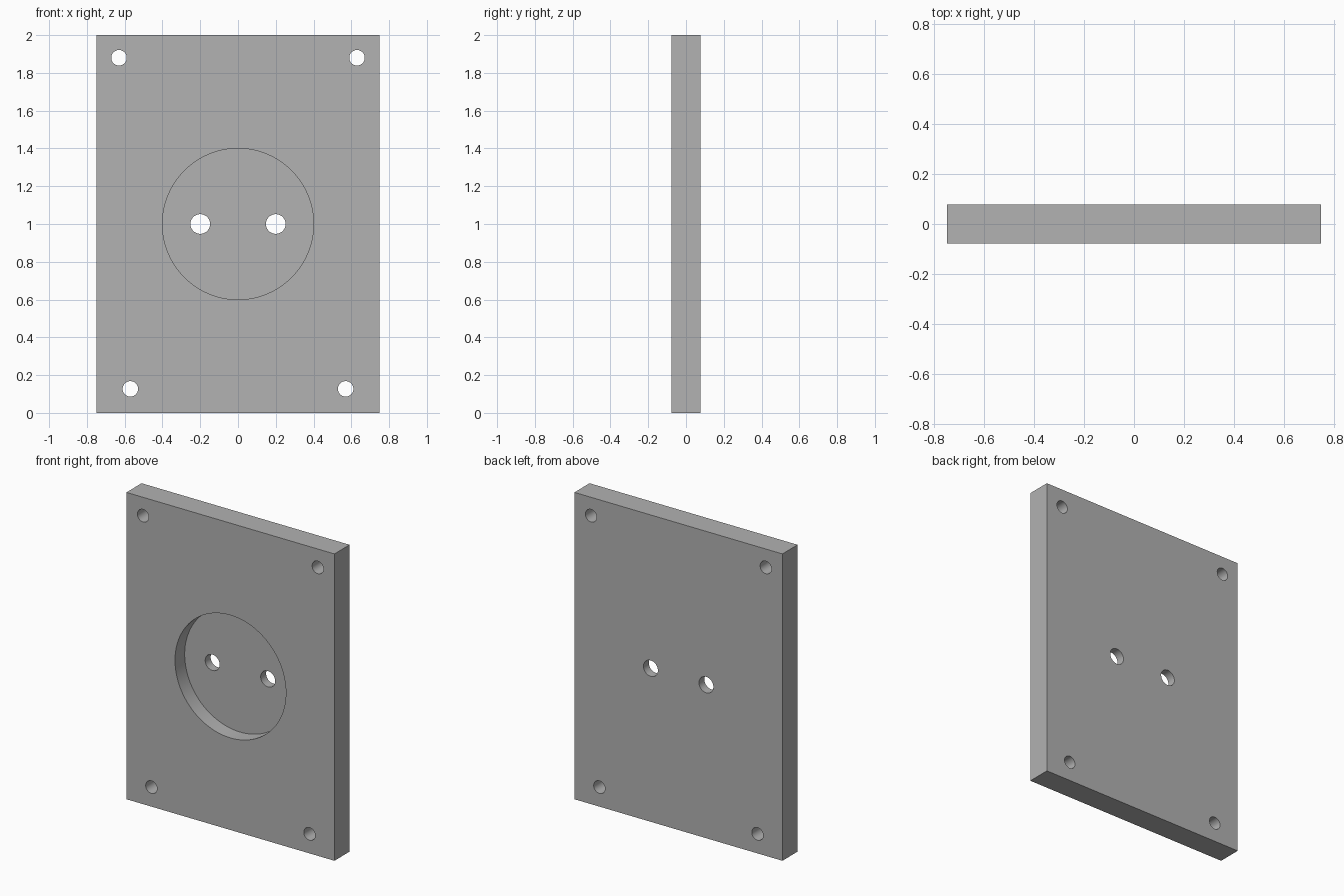
import bpy, math

if "Cube" in bpy.data.objects:
    bpy.data.objects.remove(bpy.data.objects["Cube"], do_unlink=True)

THICK = 0.156
FRONT = -THICK / 2

grey = bpy.data.materials.new("plain grey")
grey.use_nodes = True
colour = (0.445, 0.445, 0.445, 1)
grey.diffuse_color = colour
grey.node_tree.nodes["Principled BSDF"].inputs["Base Color"].default_value = colour

# Flat rectangular plate
bpy.ops.mesh.primitive_cube_add(size=1, location=(0, 0, 1))
plate = bpy.context.object
plate.name = "mounting_plate"
plate.scale = (1.5, THICK, 2)
bpy.ops.object.transform_apply(location=False, rotation=False, scale=True)
plate.data.materials.append(grey)


def bore(name, x, z, radius, y, depth, sides):
    """Cut a round hole along y through the plate."""
    bpy.ops.mesh.primitive_cylinder_add(
        vertices=sides, radius=radius, depth=depth,
        location=(x, y, z), rotation=(math.pi / 2, 0, 0))
    cutter = bpy.context.object
    cutter.name = name
    cutter.hide_render = True
    cutter.data.materials.append(grey)
    mod = plate.modifiers.new(name, "BOOLEAN")
    mod.operation = "DIFFERENCE"
    mod.solver = "EXACT"
    mod.object = cutter
    bpy.context.view_layer.objects.active = plate
    bpy.ops.object.modifier_apply(modifier=mod.name)
    bpy.data.objects.remove(cutter, do_unlink=True)


# Round recess in the front, 0.1 deep
bore("recess_cutter", 0, 1, 0.4, FRONT, 0.2, 96)

# Mirrored through holes: two pin holes and four screw holes
for side in (-1, 1):
    bore("pin_hole_cutter", side * 0.2, 1, 0.052, 0, 1, 48)
    bore("top_screw_cutter", side * 0.63, 1.88, 0.041, 0, 1, 48)
    bore("bottom_screw_cutter", side * 0.57, 0.127, 0.041, 0, 1, 48)

# Smooth round walls, sharp rims
bpy.ops.object.select_all(action="DESELECT")
plate.select_set(True)
bpy.context.view_layer.objects.active = plate
bpy.ops.object.shade_smooth_by_angle(angle=math.radians(30))
